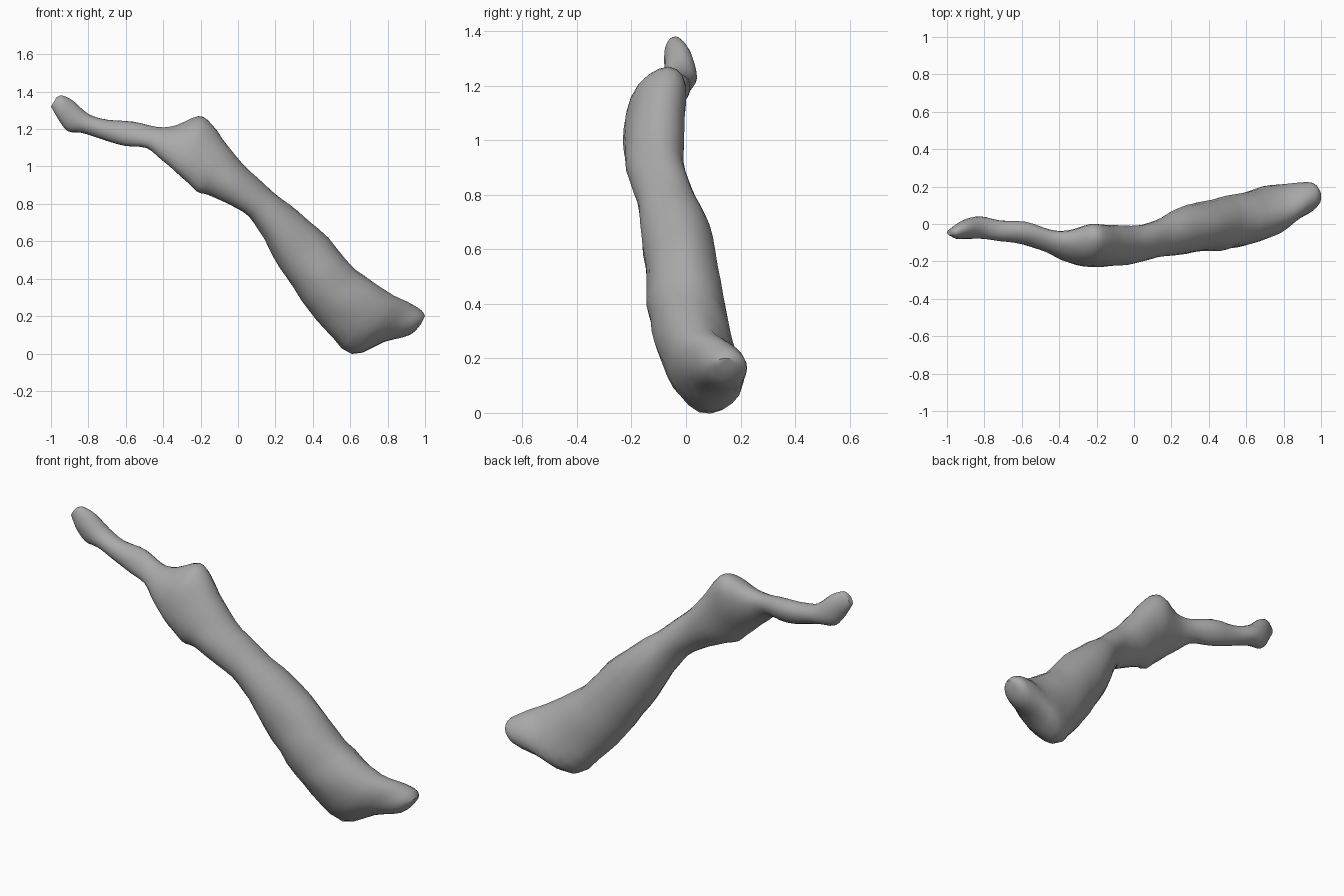
import bpy, bmesh, math
from mathutils import Vector, noise

cube = bpy.data.objects.get("Cube")
if cube:
    bpy.data.objects.remove(cube)

SIDES = 20
STEPS = 3

# Sections in hundredths: upper x, z, lower x, z, front y, back y, upper lean
SECTIONS = [
    (-97, 137, -100, 132, -6, -3, 0),
    (-94, 138, -96, 125, -8, 0, 0),
    (-88, 135, -91, 119, -8, 3, 0),
    (-80, 128, -84, 118, -8, 4, 0),
    (-70, 125, -74, 115, -9, 2, 0),
    (-56, 124, -61, 111, -11, 1, 1),
    (-43, 121, -49, 110, -15, -3, 1),
    (-33, 122, -40, 103, -19, -4, 3),
    (-21, 127, -30, 94, -22, -1, 5),
    (-14, 123, -22, 87, -22, -1, 4),
    (-5, 110, -16, 85, -22, -1, 2),
    (6, 98, -5, 80, -21, -1, 2),
    (18, 87, 6, 73, -18, 2, 2),
    (28, 79, 14, 61, -17, 7, 1),
    (43, 67, 22, 46, -15, 11, 1),
    (58, 50, 34, 29, -14, 14, 0),
    (72, 38, 46, 14, -11, 17, 0),
    (83, 31, 61, 0, -6, 20, -2),
    (93, 26, 78, 6, 2, 22, 0),
    (98, 23, 92, 10, 7, 22, 0),
    (100, 20, 98, 16, 11, 18, 0),
]


def blend(a, b, c, d, t):
    """Smooth curve through b and c."""
    return b + (c - a) * t / 2 + (a * 2 - b * 5 + c * 4 - d) * t * t / 2 \
        + (b * 3 - a - c * 3 + d) * t ** 3 / 2


def smooth_sections(rows):
    rows = [Vector(r) / 100 for r in rows]
    padded = [rows[0]] + rows + [rows[-1]]
    result = []
    for i in range(len(rows) - 1):
        result += [blend(*padded[i:i + 4], s / STEPS) for s in range(STEPS)]
    return result + [rows[-1]]


def ring_points(section):
    ux, uz, lx, lz, front, back, lean = section
    upper = Vector((ux, (front + back) / 2 + lean, uz))
    lower = Vector((lx, (front + back) / 2 - lean, lz))
    centre, half = (upper + lower) / 2, (upper - lower) / 2
    depth = Vector((0, (back - front) / 2, 0))
    for k in range(SIDES):
        a = math.tau * k / SIDES
        p = centre + half * math.cos(a) + depth * math.sin(a)
        # Slight organic unevenness
        yield p + (p - centre) * noise.noise(p * 9) * 0.06


# Limb: one lofted skin with closed ends
bm = bmesh.new()
rings = [[bm.verts.new(p) for p in ring_points(s)] for s in smooth_sections(SECTIONS)]
for first, second in zip(rings, rings[1:]):
    for k in range(SIDES):
        n = (k + 1) % SIDES
        bm.faces.new((first[k], first[n], second[n], second[k]))
for ring in (rings[0], rings[-1]):
    bm.faces.new(ring)
bmesh.ops.recalc_face_normals(bm, faces=bm.faces)
mesh = bpy.data.meshes.new("bent_limb")
bm.to_mesh(mesh)
bm.free()
limb = bpy.data.objects.new("bent_limb", mesh)
bpy.context.collection.objects.link(limb)

# Plain grey surface
grey = bpy.data.materials.new("plain_grey")
grey.use_nodes = True
colour = (0.4, 0.4, 0.4, 1)
grey.diffuse_color = colour
grey.node_tree.nodes["Principled BSDF"].inputs["Base Color"].default_value = colour
mesh.materials.append(grey)

bpy.context.view_layer.objects.active = limb
limb.select_set(True)
bpy.ops.object.shade_smooth_by_angle(angle=math.radians(50))
